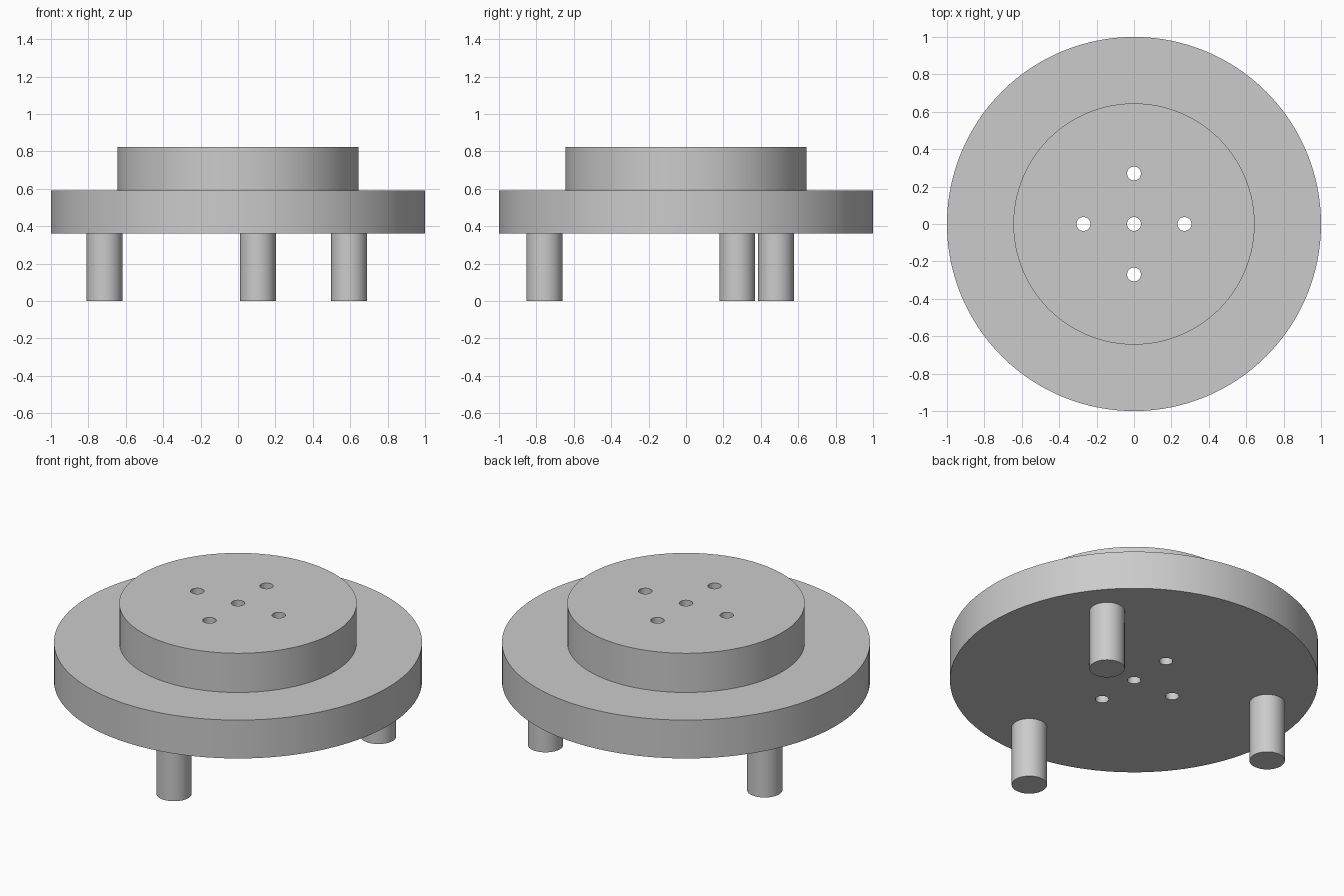
import bpy
import bmesh
from math import cos, sin, pi, radians
from mathutils import Matrix, Vector

cube = bpy.data.objects.get("Cube")
if cube:
    bpy.data.objects.remove(cube, do_unlink=True)

grey = bpy.data.materials.new("plain_grey")
grey.use_nodes = True
colour = (0.6, 0.6, 0.6, 1)
grey.diffuse_color = colour
grey.node_tree.nodes["Principled BSDF"].inputs["Base Color"].default_value = colour

BASE, STEP, TOP = 0.36, 0.59, 0.825


def add_object(name, bm):
    bmesh.ops.recalc_face_normals(bm, faces=bm.faces)
    mesh = bpy.data.meshes.new(name)
    bm.to_mesh(mesh)
    bm.free()
    obj = bpy.data.objects.new(name, mesh)
    bpy.context.collection.objects.link(obj)
    mesh.materials.append(grey)
    return obj


def cylinder(bm, x, y, radius, low, high, sides):
    bmesh.ops.create_cone(
        bm, cap_ends=True, segments=sides, radius1=radius, radius2=radius,
        depth=high - low, matrix=Matrix.Translation((x, y, (low + high) / 2)))


def select_only(obj):
    bpy.ops.object.select_all(action='DESELECT')
    obj.select_set(True)
    bpy.context.view_layer.objects.active = obj


def smooth(obj):
    select_only(obj)
    bpy.ops.object.shade_smooth_by_angle(angle=radians(30))


# Stepped body: wide plate with a raised hub, turned from one profile
profile = [(0, BASE), (1, BASE), (1, STEP), (0.645, STEP), (0.645, TOP), (0, TOP)]
bm = bmesh.new()
points = [bm.verts.new((r, 0, z)) for r, z in profile]
edges = [bm.edges.new(pair) for pair in zip(points, points[1:])]
bmesh.ops.spin(bm, geom=points + edges, cent=(0, 0, 0), axis=(0, 0, 1),
               angle=2 * pi, steps=128)
bmesh.ops.remove_doubles(bm, verts=bm.verts, dist=0.0001)
body = add_object("stepped_body", bm)

# Five through holes: one in the centre and four around it
bm = bmesh.new()
for x, y in [(0, 0), (1, 0), (-1, 0), (0, 1), (0, -1)]:
    cylinder(bm, x * 0.27, y * 0.27, 0.037, BASE - 0.1, TOP + 0.1, 32)
cutter = add_object("hole_cutter", bm)
cutter.hide_render = True

cut = body.modifiers.new("holes", 'BOOLEAN')
cut.operation = 'DIFFERENCE'
cut.solver = 'EXACT'
cut.object = cutter
select_only(body)
bpy.ops.object.modifier_apply(modifier=cut.name)
bpy.data.objects.remove(cutter, do_unlink=True)
smooth(body)

# Three round legs, evenly spaced under the plate
for name, angle in [("back_left_leg", 39), ("right_leg", 159), ("front_leg", 278)]:
    bm = bmesh.new()
    a = radians(angle)
    cylinder(bm, 0.765 * cos(a), 0.765 * sin(a), 0.096, 0, BASE, 48)
    smooth(add_object(name, bm))
